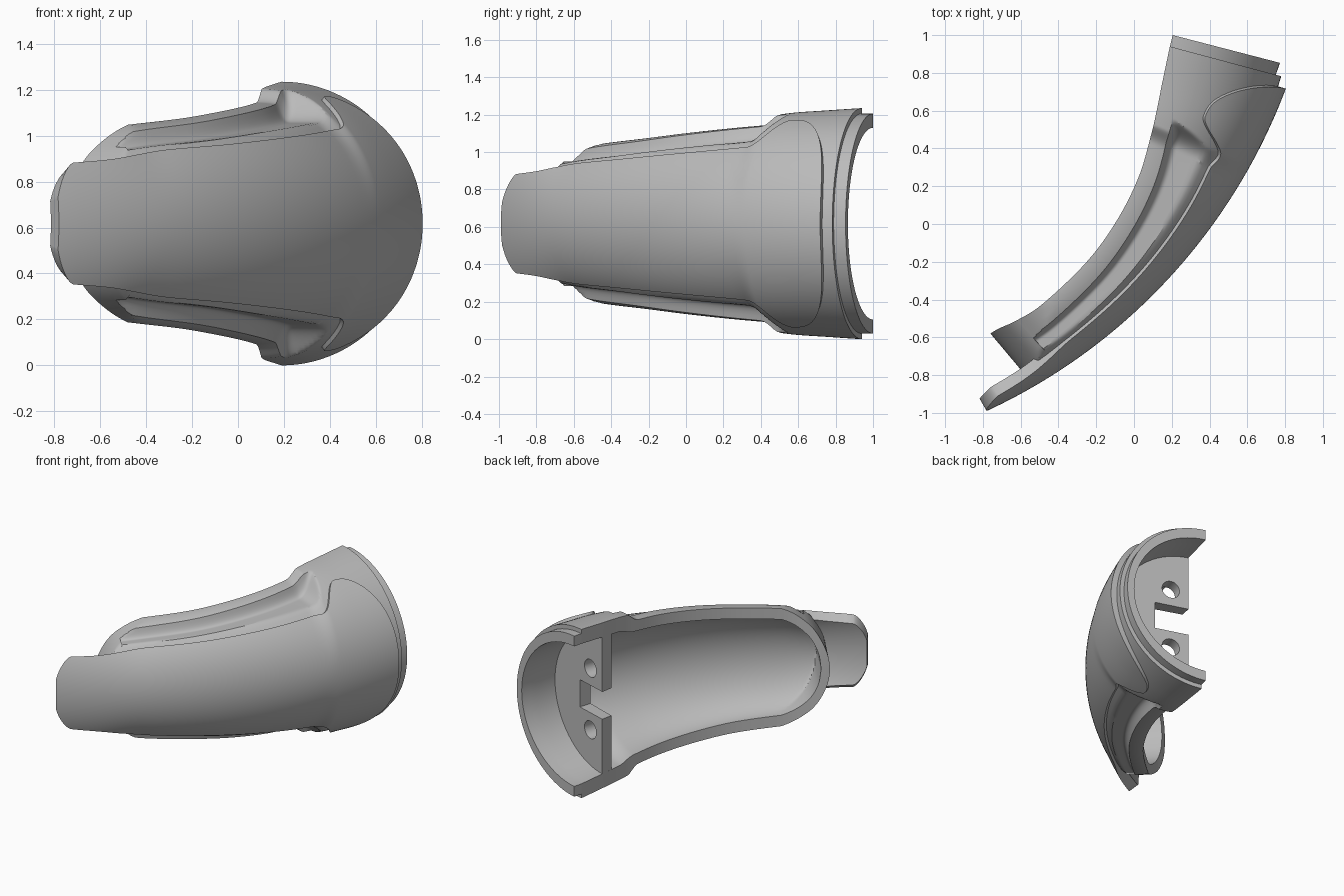
import bpy, bmesh, math
from mathutils import Vector, Matrix

cube = bpy.data.objects.get("Cube")
if cube:
    bpy.data.objects.remove(cube, do_unlink=True)

ZC = 0.6175
# Circle followed by the spine, seen from above
CENTRE, RADIUS = Vector((-2.072, 1.797, 0)), 3.072
# Stations along the sweep: opening edge x, y / section angle in degrees / half height
STATIONS = [
    (-.93, -.73, -60, .36), (-.76, -.58, -50, .39), (-.62, -.51, -47, .41),
    (-.48, -.42, -44, .43), (-.25, -.2, -40, .457), (-.09, .02, -35, .485),
    (.025, .25, -29.5, .51), (.09, .47, -24, .53), (.12, .6, -20.5, .545),
    (.15, .75, -17.5, .555), (.19, .94, -15, .5675), (.205, 1.0, -14.5, .5675)]

grey = bpy.data.materials.new("plain_grey")
grey.use_nodes = True
grey.diffuse_color = (.5, .5, .5, 1)
grey.node_tree.nodes["Principled BSDF"].inputs["Base Color"].default_value = (.5, .5, .5, 1)


def smooth(a, b, x):
    t = min(1, max(0, (x - a) / (b - a)))
    return t * t * (3 - 2 * t)


def station(s):
    """Opening point, spine direction, depth, half height, raised half height."""
    i = min(max(int(math.floor(s)) + 1, 0), len(STATIONS) - 2)
    f = s + 1 - i
    p = [STATIONS[min(max(i + k, 0), len(STATIONS) - 1)] for k in (-1, 0, 1, 2)]
    x, y, angle, base = [
        b + .5 * f * (c - a + f * (2 * a - 5 * b + 4 * c - d + f * (3 * (b - c) + d - a)))
        for a, b, c, d in zip(*p)]
    a = Vector((x, y, 0))
    direction = Vector((math.cos(math.radians(angle)), math.sin(math.radians(angle)), 0))
    rel = a - CENTRE
    along = rel.dot(direction)
    depth = -along + math.sqrt(along ** 2 - rel.length_squared + RADIUS ** 2)
    return a, direction, depth, base, base + .05 * smooth(5.8, 6.4, s)


def spread(a, b, n):
    return [a + (b - a) * i / n for i in range(n + 1)]


def shade(ob):
    bpy.ops.object.select_all(action='DESELECT')
    ob.select_set(True)
    bpy.context.view_layer.objects.active = ob
    bpy.ops.object.shade_smooth_by_angle(angle=math.radians(30))


def finish(name, bm):
    bmesh.ops.remove_doubles(bm, verts=bm.verts, dist=.0002)
    bmesh.ops.recalc_face_normals(bm, faces=bm.faces)
    mesh = bpy.data.meshes.new(name)
    bm.to_mesh(mesh)
    bm.free()
    ob = bpy.data.objects.new(name, mesh)
    bpy.context.collection.objects.link(ob)
    mesh.materials.append(grey)
    return ob


def loft(name, rings):
    """Skin closed rings of points; cap the two ends with quad strips."""
    bm = bmesh.new()
    rows = [[bm.verts.new(p) for p in ring] for ring in rings]
    n = len(rows[0])
    for r0, r1 in zip(rows, rows[1:]):
        for j in range(n):
            k = (j + 1) % n
            bm.faces.new((r0[j], r0[k], r1[k], r1[j]))
    for row in (rows[0], rows[-1]):
        for j in range(n // 2 - 1):
            bm.faces.new((row[j], row[j + 1], row[n - 2 - j], row[n - 1 - j]))
    return finish(name, bm)


def mirrored(half):
    """Half profile from spine to edge, extended to the full arc."""
    return [(d, -z) for d, z in reversed(half[1:])] + half


def place(a, direction, profile):
    return [a + direction * d + Vector((0, 0, ZC + z)) for d, z in profile]


def rounded_tip(height, t):
    """Chamfered, rounded end outline; t runs from the chamfer to the tip."""
    return height * (1 - .4 * t) * math.sqrt(max(0, 1 - t ** 4)) if t > 0 else 9


# Main shell: hollow arc with side ledges and a rounded closed tip
def shell_ring(s, inset=0):
    a, direction, depth, base, h = station(s)
    depth -= .025 * smooth(7.5, 9, s)
    u0 = .35 - .036 * min(max(s - 1, 0), 5)
    pa, pb = math.acos(u0 + .13), math.acos(u0)
    angles = spread(0, pa, 26)[:-1] + spread(pa, pb, 8)[:-1] + spread(pb, math.pi / 2, 10)
    tip, hollow = rounded_tip(.43, (2 - s) / 2), rounded_tip(.35, (2 - s) / 1.65)
    outer, inner = [], []
    for p in angles:
        u, z = math.cos(p), (h - inset) * math.sin(p)
        if 1 <= s <= 7.2:
            floor = base - .09 + .15 * smooth(5.9, 7.2, s)
            fillet = 1 - (1 - min(1, max(0, (u - u0) / .13))) ** 2.5
            z -= max(0, z - floor) * fillet
        outer.append(((depth - .02 - inset) * u, min(z, tip)))
        wall = .08 - .025 * smooth(6, 7, s)
        inner.append(((depth - .1) * u, min((base - wall) * math.sin(p), hollow)))
    return place(a, direction, mirrored(outer) + list(reversed(mirrored(inner))))


steps = [2 * (i / 24) ** 2 for i in range(25)] + spread(2, 5.6, 28)[1:] + spread(5.6, 7.2, 28)[1:]
steps = sorted(steps + [.995, 1.0]) + spread(7.25, 9, 12)
rings = [shell_ring(s) for s in steps]
rings += [shell_ring(9, .03), shell_ring(10, .03)]
shade(loft("curved_shell", rings))


# Raised spine panel with a projecting front tongue and flared back
def panel_half(s):
    if s < -.6:
        return .265 - .15 * ((-.6 - s) / .4) ** 1.4
    if s > 7.4:
        return .555 * max(0, 1 - ((s - 7.4) / 1.3) ** 3.2) ** (1 / 3.2)
    return .265 + .145 * (min(s, 6) + .6) / 6.6 + .145 * smooth(6, 7.4, s)


def panel_ring(s):
    a, direction, depth, base, h = station(s)
    top = h + .018 + .13 * (1 - smooth(-1, 2, s))
    limit = math.asin(min(.99, panel_half(s) / top))
    angles = spread(0, limit, 20)
    thick = .05 + .03 * (1 - smooth(-1, 2, s))
    outer = [(depth * math.cos(p), top * math.sin(p)) for p in angles]
    inner = [((depth - .07) * math.cos(p), (top - thick) * math.sin(p)) for p in angles]
    return place(a, direction, mirrored(outer) + list(reversed(mirrored(inner))))


steps = spread(-1, -.6, 8) + spread(-.6, 6, 50)[1:] + spread(6, 7.4, 20)[1:]
steps += [7.4 + 1.299 * math.sin(math.pi / 2 * i / 24) for i in range(1, 25)]
shade(loft("spine_panel", [panel_ring(s) for s in steps]))


# Mounting plate across the wide end
def plate_ring(s):
    a, direction, depth, base, h = station(s)
    half = [((depth - .08) * math.cos(p), (h - .08) * math.sin(p))
            for p in spread(0, math.pi / 2, 24)]
    return place(a, direction, mirrored(half))


bm = bmesh.new()
ends = [[bm.verts.new(p) for p in plate_ring(s)] for s in (7.5, 8.02)]
n = len(ends[0])
for j in range(n):
    k = (j + 1) % n
    bm.faces.new((ends[0][j], ends[0][k], ends[1][k], ends[1][j]))
for ring in ends:
    bm.faces.new(ring)
plate = finish("mounting_plate", bm)

# Notch and screw holes through the plate
a, direction = station(7.8)[:2]
across = Vector((0, 0, 1)).cross(direction)
basis = Matrix((direction, across, Vector((0, 0, 1)))).transposed().to_4x4()


def cut(build, depth, z):
    bm = bmesh.new()
    build(bm)
    bmesh.ops.transform(bm, verts=bm.verts, matrix=Matrix.Translation(
        a + direction * depth + Vector((0, 0, ZC + z))) @ basis)
    cutter = finish("plate_cutter", bm)
    cutter.hide_render = True
    bpy.context.view_layer.objects.active = plate
    mod = plate.modifiers.new("cut", 'BOOLEAN')
    mod.operation, mod.object, mod.solver = 'DIFFERENCE', cutter, 'EXACT'
    bpy.ops.object.modifier_apply(modifier=mod.name)
    bpy.data.objects.remove(cutter, do_unlink=True)


def notch(bm):
    bmesh.ops.create_cube(bm, size=1, matrix=Matrix.Diagonal((.5, .5, .2, 1)))


def hole(bm):
    bmesh.ops.create_cone(bm, cap_ends=True, segments=32, radius1=.064, radius2=.064,
                          depth=.5, matrix=Matrix.Rotation(math.pi / 2, 4, 'X'))


cut(notch, -.01, 0)
for side in (-1, 1):
    cut(hole, .125, side * .225)
shade(plate)
